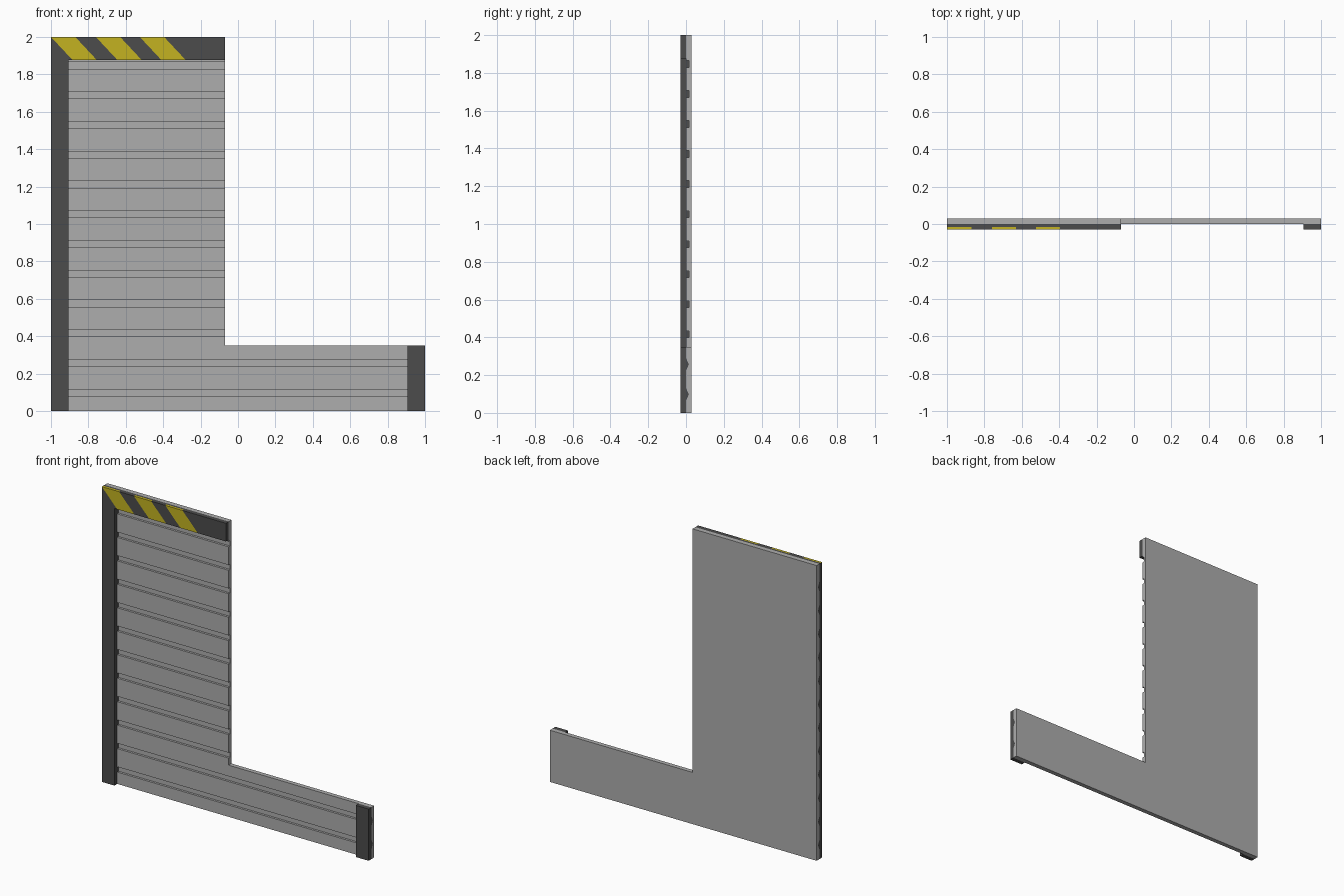
import bpy
import bmesh

cube = bpy.data.objects.get("Cube")
if cube:
    bpy.data.objects.remove(cube, do_unlink=True)


def material(name, rgb):
    m = bpy.data.materials.new(name)
    m.use_nodes = True
    m.diffuse_color = (*rgb, 1)
    m.node_tree.nodes["Principled BSDF"].inputs["Base Color"].default_value = (*rgb, 1)
    return m


GREY = material("light grey", (0.42, 0.42, 0.42))
DARK = material("dark grey", (0.072, 0.072, 0.072))
YELLOW = material("warning yellow", (0.55, 0.45, 0.015))

# Main measurements
T = 0.03                            # thickness of each layer
STEP_X, STEP_Z = -0.07, 0.35        # inner corner of the L
POST = 0.095                        # width of the end posts
HEAD_Z = 1.877                      # underside of the header
GROOVES = [0.098 + 0.159 * i for i in range(12)]
DEPTH = 0.015


def prisms(name, pieces, mat):
    """One object from pieces (profile, sweep vector), profile as 3D points."""
    bm = bmesh.new()
    for points, sweep in pieces:
        face = bm.faces.new([bm.verts.new(p) for p in points])
        ext = bmesh.ops.extrude_face_region(bm, geom=[face], use_keep_orig=True)
        moved = [g for g in ext["geom"] if isinstance(g, bmesh.types.BMVert)]
        bmesh.ops.translate(bm, verts=moved, vec=sweep)
    bmesh.ops.recalc_face_normals(bm, faces=bm.faces)
    mesh = bpy.data.meshes.new(name)
    bm.to_mesh(mesh)
    bm.free()
    mesh.materials.append(mat)
    obj = bpy.data.objects.new(name, mesh)
    bpy.context.collection.objects.link(obj)
    return obj


def grooved(x0, x1, z0, z1, back, pointed=False):
    """Strip along x whose y = 0 side follows the groove outline."""
    edge = [(0, z0)]
    for z in GROOVES:
        if z0 < z < z1:
            if pointed:
                edge += [(0, z - 0.034), (DEPTH, z), (0, z + 0.034)]
            else:
                edge += [(0, z - 0.018), (DEPTH, z - 0.018),
                         (DEPTH, z + 0.018), (0, z + 0.018)]
    edge += [(0, z1), (back, z1), (back, z0)]
    return [(x0, y, z) for y, z in edge], (x1 - x0, 0, 0)


# Grooved L-shaped panel, pointed grooves at the outer ends
mid = POST / 2
prisms("lower_panel", [
    grooved(-1, -1 + mid, 0, STEP_Z, T, True),
    grooved(-1 + mid, 1 - mid, 0, STEP_Z, T),
    grooved(1 - mid, 1, 0, STEP_Z, T, True)], GREY)
prisms("upper_panel", [
    grooved(-1, -1 + mid, STEP_Z, 2, T, True),
    grooved(-1 + mid, STEP_X, STEP_Z, 2, T)], GREY)

# End posts, with tongues that fill the grooves behind them
prisms("right_post", [
    grooved(-1, -1 + mid, 0, HEAD_Z, -T, True),
    grooved(-1 + mid, -1 + POST, 0, HEAD_Z, -T)], DARK)
prisms("left_post", [
    grooved(1 - POST, 1 - mid, 0, STEP_Z, -T),
    grooved(1 - mid, 1, 0, STEP_Z, -T, True)], DARK)


# Header: dark backing, with slanted dark and yellow blocks in front
def slab(top0, top1, low0, low1, y0, y1):
    return ([(top0, y0, 2), (top1, y0, 2), (low1, y0, HEAD_Z), (low0, y0, HEAD_Z)],
            (0, y1 - y0, 0))


SLANT = 0.115
FRONT = -T / 2
stripes = [(-1, -0.87), (-0.76, -0.63), (-0.525, -0.395)]
prisms("header", [slab(-1, STEP_X, -1, STEP_X, FRONT, 0)], DARK)
prisms("header_yellow_stripes",
       [slab(a, b, a + SLANT, b + SLANT, -T, FRONT) for a, b in stripes], YELLOW)

corner = ([(-1, -T, 2), (-1 + SLANT, -T, HEAD_Z), (-1, -T, HEAD_Z)], (0, T + FRONT, 0))
gaps = [slab(stripes[i][1], stripes[i + 1][0],
             stripes[i][1] + SLANT, stripes[i + 1][0] + SLANT, -T, FRONT)
        for i in range(2)]
last = stripes[-1][1]
gaps.append(slab(last, STEP_X, last + SLANT, STEP_X, -T, FRONT))
prisms("header_dark_stripes", [corner] + gaps, DARK)
